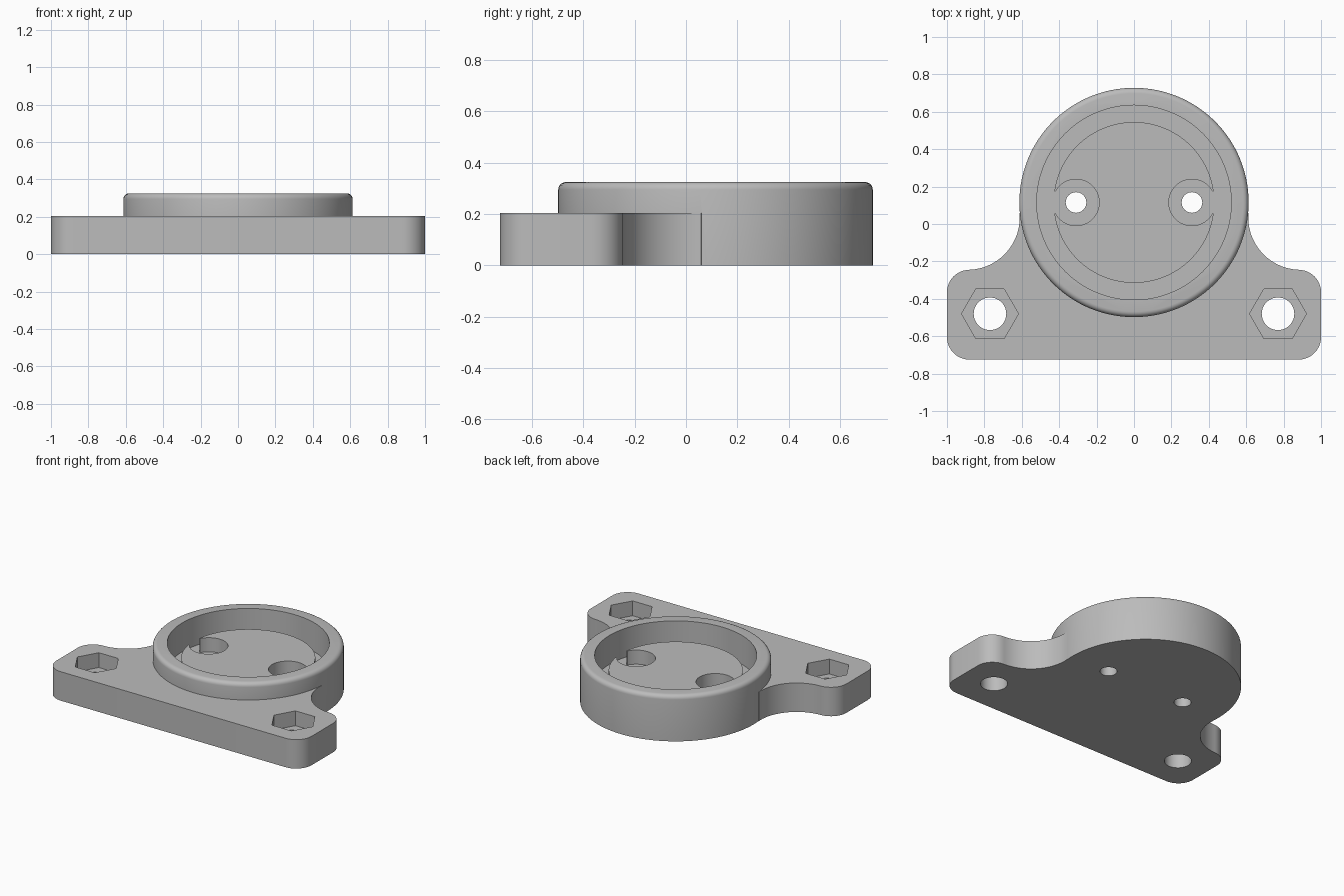
import bpy, bmesh, math
from mathutils import Vector

if "Cube" in bpy.data.objects:
    bpy.data.objects.remove(bpy.data.objects["Cube"], do_unlink=True)

CENTRE_Y = 0.115      # cup axis
PLATE_TOP, CUP_TOP = 0.205, 0.325
FLOOR, PAD_TOP = 0.12, 0.22

grey = bpy.data.materials.new("light_grey")
grey.use_nodes = True
grey.diffuse_color = (0.5, 0.5, 0.5, 1)
grey.node_tree.nodes["Principled BSDF"].inputs["Base Color"].default_value = (0.5, 0.5, 0.5, 1)


def prism(name, outline, z0, z1):
    """Extrude a closed outline between two heights."""
    bm = bmesh.new()
    face = bm.faces.new([bm.verts.new((x, y, z0)) for x, y in outline])
    top = bmesh.ops.extrude_face_region(bm, geom=[face])["geom"]
    moved = [v for v in top if isinstance(v, bmesh.types.BMVert)]
    bmesh.ops.translate(bm, verts=moved, vec=(0, 0, z1 - z0))
    bmesh.ops.recalc_face_normals(bm, faces=bm.faces)
    mesh = bpy.data.meshes.new(name)
    bm.to_mesh(mesh)
    bm.free()
    mesh.materials.append(grey)
    obj = bpy.data.objects.new(name, mesh)
    bpy.context.collection.objects.link(obj)
    return obj


def arc(cx, cy, r, start, end, steps):
    angles = [math.radians(start + (end - start) * i / steps) for i in range(steps + 1)]
    return [(cx + r * math.cos(a), cy + r * math.sin(a)) for a in angles]


def disc(name, x, y, r, z0, z1, sides=64):
    return prism(name, arc(x, y, r, 0, 360, sides)[:-1], z0, z1)


def apply(obj, kind, **settings):
    bpy.context.view_layer.objects.active = obj
    mod = obj.modifiers.new("step", kind)
    for key, value in settings.items():
        setattr(mod, key, value)
    bpy.ops.object.modifier_apply(modifier=mod.name)


def combine(obj, other, operation="DIFFERENCE"):
    apply(obj, "BOOLEAN", object=other, operation=operation, solver="EXACT")
    bpy.data.objects.remove(other, do_unlink=True)


# Mounting plate: rounded ears flowing into the cup
half = arc(0.88, -0.605, 0.12, -90, 0, 10)
half += arc(0.88, -0.365, 0.12, 0, 90, 10)
half += arc(0.891, 0.035, 0.28, 269, 175, 20)
half.append((0.55, 0.07))
outline = half + [(-x, y) for x, y in reversed(half)]
body = prism("mounting_body", outline, 0, PLATE_TOP)

# Round cup with a softened top rim
cup = disc("cup", 0, CENTRE_Y, 0.613, 0, CUP_TOP, 128)
bm = bmesh.new()
bm.from_mesh(cup.data)
rim = [e for e in bm.edges if all(v.co.z > CUP_TOP - 0.001 for v in e.verts)]
bmesh.ops.bevel(bm, geom=rim, offset=0.03, segments=5, profile=0.5, affect="EDGES")
bm.to_mesh(cup.data)
bm.free()
combine(body, cup, "UNION")
combine(body, disc("cavity", 0, CENTRE_Y, 0.52, FLOOR, 0.5, 128))

# Raised pad inside the cup
pad = disc("raised_pad", 0, CENTRE_Y, 0.43, FLOOR - 0.01, PAD_TOP, 128)

for side in (-1, 1):
    # Screw pockets open to the groove, with through holes
    combine(pad, disc("pocket", side * 0.31, CENTRE_Y, 0.124, 0, 0.5))
    x0, x1 = side * 0.32, side * 0.5
    slot = [(x0, CENTRE_Y - 0.06), (x1, CENTRE_Y - 0.06),
            (x1, CENTRE_Y + 0.06), (x0, CENTRE_Y + 0.06)]
    combine(pad, prism("slot", slot, 0, 0.5))
    combine(body, disc("screw_hole", side * 0.31, CENTRE_Y, 0.055, -0.1, 0.5, 48))
    # Ear bolt holes with hexagonal nut recesses
    combine(body, disc("nut_recess", side * 0.77, -0.48, 0.152, 0.1, 0.5, 6))
    combine(body, disc("bolt_hole", side * 0.77, -0.48, 0.087, -0.1, 0.5, 48))

# Smooth curved walls, crisp edges
bpy.ops.object.select_all(action="DESELECT")
for obj in (body, pad):
    obj.select_set(True)
bpy.context.view_layer.objects.active = body
bpy.ops.object.shade_smooth_by_angle(angle=math.radians(30))
